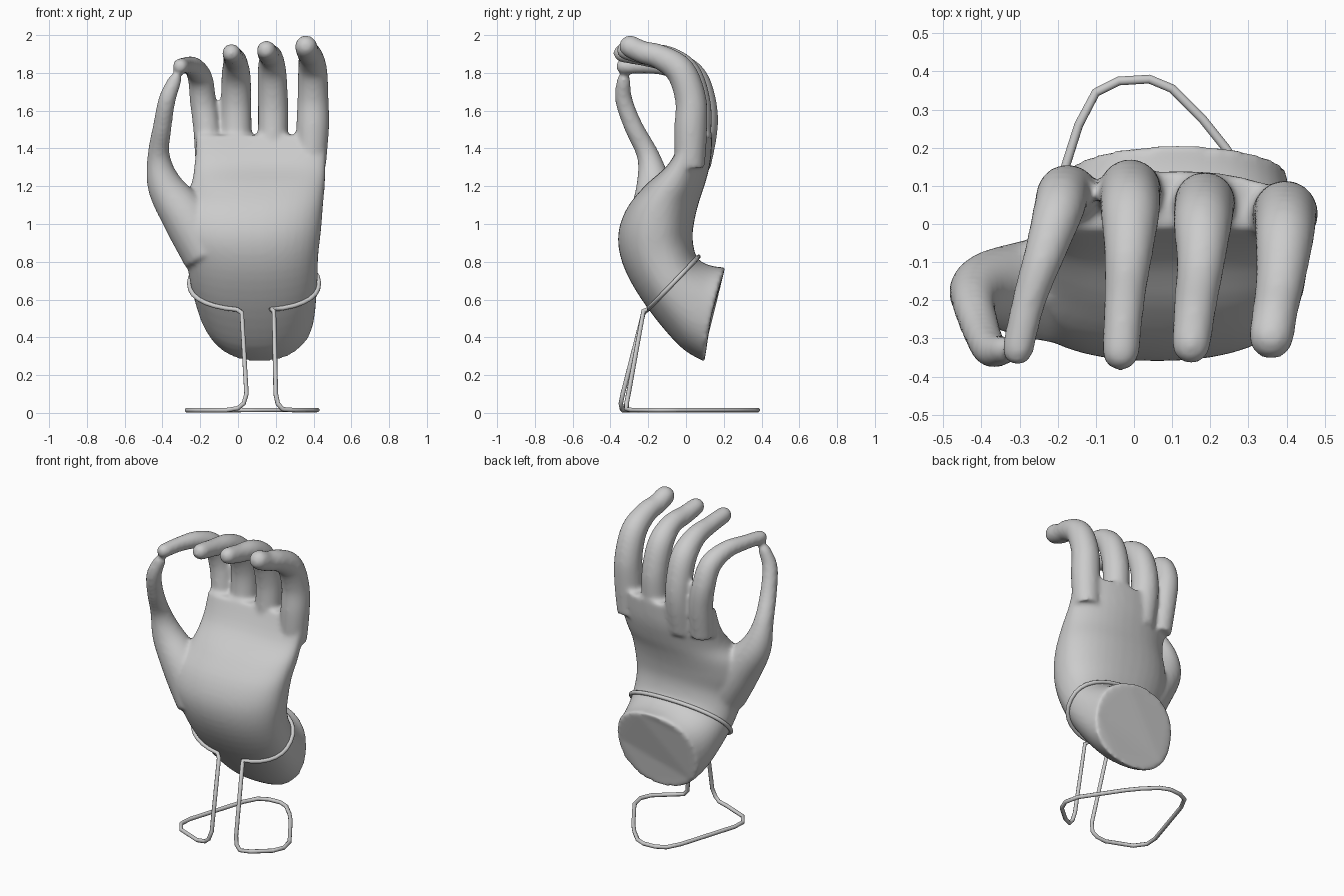
import bpy, bmesh, math
from mathutils import Vector

cube = bpy.data.objects.get("Cube")
if cube:
    bpy.data.objects.remove(cube)

grey = bpy.data.materials.new("plain_grey")
grey.use_nodes = True
grey.diffuse_color = (0.6, 0.6, 0.6, 1)
grey.node_tree.nodes["Principled BSDF"].inputs["Base Color"].default_value = (0.6, 0.6, 0.6, 1)


def spline(points, steps):
    """Catmull-Rom interpolation of tuples of any length."""
    pts = [points[0]] + list(points) + [points[-1]]
    out = []
    for i in range(1, len(pts) - 2):
        for k in range(steps):
            t = k / steps
            out.append(tuple(
                0.5 * (2 * b + (c - a) * t + (2 * a - 5 * b + 4 * c - d) * t * t
                       + (3 * b - a - 3 * c + d) * t ** 3)
                for a, b, c, d in zip(*pts[i - 1:i + 3])))
    return out + [tuple(points[-1])]


def loft(bm, rings):
    """Skin closed rings of points and cap both ends."""
    rows = [[bm.verts.new(p) for p in ring] for ring in rings]
    n = len(rows[0])
    for a, b in zip(rows, rows[1:]):
        for i in range(n):
            j = (i + 1) % n
            bm.faces.new((a[i], a[j], b[j], b[i]))
    bm.faces.new(rows[0][::-1])
    bm.faces.new(rows[-1])


def palm_point(section, angle, grow=0.0):
    """Rounded cross-section from front point, back point and side limits."""
    fy, fz, by, bz, left, right, arch = section
    mid = Vector(((left + right) / 2, (fy + by) / 2, (fz + bz) / 2))
    half = Vector((0, (fy - by) / 2, (fz - bz) / 2))
    half += half.normalized() * grow
    c, s = math.cos(angle), math.sin(angle)
    u = math.copysign(abs(c) ** 0.88, c)
    v = math.copysign(abs(s) ** 0.88, s)
    p = mid + half * v + Vector((((right - left) / 2 + grow) * u, 0, 0))
    p.y -= arch * u * u
    return p


def digit(bm, path, sides=20):
    """Tapered round tube with a domed tip; path items are x, y, z, radius."""
    pts = spline(path, 5)
    centres = [Vector(p[:3]) for p in pts]
    radii = [p[3] for p in pts]
    end_dir = (centres[-1] - centres[-2]).normalized()
    tip, r = centres[-1], radii[-1]
    for a in (0.5, 0.9, 1.25, 1.5):
        centres.append(tip + end_dir * r * math.sin(a))
        radii.append(r * math.cos(a))
    rings = []
    for i, c in enumerate(centres):
        d = (centres[min(i + 1, len(centres) - 1)] - centres[max(i - 1, 0)]).normalized()
        side = (Vector((1, 0, 0)) - d * d.x).normalized()
        other = d.cross(side)
        rings.append([c + radii[i] * (side * math.cos(t) + other * math.sin(t))
                      for t in (math.tau * k / sides for k in range(sides))])
    loft(bm, rings)


# Palm and wrist: front y, z, back y, z, side limits, arch
sections = [
    (0.10, 0.27, 0.21, 0.77, -0.17, 0.40, 0.02),
    (-0.03, 0.35, 0.13, 0.78, -0.21, 0.41, 0.0),
    (-0.20, 0.55, 0.06, 0.82, -0.25, 0.42, 0.0),
    (-0.32, 0.75, 0.035, 0.92, -0.28, 0.425, 0.0),
    (-0.36, 0.92, 0.045, 1.02, -0.32, 0.44, 0.0),
    (-0.32, 1.07, 0.07, 1.12, -0.31, 0.45, 0.01),
    (-0.22, 1.20, 0.10, 1.21, -0.25, 0.46, 0.02),
    (-0.09, 1.32, 0.13, 1.33, -0.23, 0.465, 0.04),
    (-0.01, 1.47, 0.14, 1.47, -0.22, 0.47, 0.05),
]
bm = bmesh.new()
loft(bm, [[palm_point(s, -math.tau * k / 40) for k in range(40)]
          for s in spline(sections, 4)])

# Four fingers and the thumb
digits = [
    [(-0.155, 0.05, 1.30, 0.07), (-0.165, 0.08, 1.50, 0.072), (-0.185, 0.08, 1.65, 0.07),
     (-0.20, 0.03, 1.77, 0.066), (-0.235, -0.08, 1.83, 0.054), (-0.275, -0.20, 1.84, 0.045),
     (-0.305, -0.33, 1.835, 0.042)],
    [(-0.01, 0.05, 1.30, 0.08), (-0.01, 0.085, 1.50, 0.083), (-0.01, 0.08, 1.65, 0.08),
     (-0.01, 0.03, 1.78, 0.078), (-0.015, -0.08, 1.86, 0.064), (-0.025, -0.20, 1.885, 0.054),
     (-0.035, -0.335, 1.905, 0.05)],
    [(0.18, 0.04, 1.30, 0.08), (0.185, 0.055, 1.50, 0.08), (0.185, 0.05, 1.65, 0.08),
     (0.18, 0.0, 1.80, 0.077), (0.175, -0.10, 1.88, 0.064), (0.16, -0.22, 1.90, 0.056),
     (0.15, -0.315, 1.92, 0.052)],
    [(0.385, 0.02, 1.30, 0.08), (0.395, 0.025, 1.50, 0.087), (0.397, 0.025, 1.66, 0.083),
     (0.395, -0.03, 1.81, 0.078), (0.385, -0.14, 1.885, 0.066), (0.37, -0.23, 1.91, 0.06),
     (0.36, -0.295, 1.94, 0.06)],
    [(-0.15, -0.17, 0.85, 0.15), (-0.27, -0.17, 1.03, 0.13), (-0.385, -0.17, 1.20, 0.095),
     (-0.42, -0.20, 1.36, 0.06), (-0.40, -0.28, 1.52, 0.05), (-0.375, -0.33, 1.66, 0.046),
     (-0.335, -0.33, 1.76, 0.037)],
]
for path in digits:
    digit(bm, path)
bmesh.ops.recalc_face_normals(bm, faces=bm.faces)
mesh = bpy.data.meshes.new("hand")
bm.to_mesh(mesh)
bm.free()
hand = bpy.data.objects.new("hand", mesh)
bpy.context.collection.objects.link(hand)
mesh.materials.append(grey)

# Fuse the shells into one soft skin
fuse = hand.modifiers.new("fuse", "REMESH")
fuse.mode = "VOXEL"
fuse.voxel_size = 0.012
fuse.use_smooth_shade = True
soften = hand.modifiers.new("soften", "SMOOTH")
soften.factor = 0.5
soften.iterations = 10

# Wire stand: floor loop, two legs and a collar round the wrist
right_leg = [(0.19, -0.225, 0.54), (0.20, -0.305, 0.10), (0.21, -0.315, 0.05), (0.235, -0.315, 0.02)]
floor_loop = [(0.29, -0.285, 0.015), (0.39, -0.20, 0.015), (0.42, -0.13, 0.015), (0.40, -0.04, 0.015),
              (0.24, 0.20, 0.015), (0.18, 0.275, 0.015), (0.10, 0.355, 0.015), (0.04, 0.38, 0.015),
              (-0.04, 0.375, 0.015), (-0.10, 0.345, 0.015), (-0.145, 0.26, 0.015),
              (-0.18, 0.15, 0.015), (-0.265, -0.12, 0.015), (-0.27, -0.20, 0.015),
              (-0.22, -0.27, 0.015), (-0.06, -0.335, 0.015)]
left_leg = [(0.0, -0.34, 0.025), (0.03, -0.345, 0.05), (0.045, -0.335, 0.10), (0.02, -0.225, 0.53)]
gap = 0.22
collar = [palm_point(sections[2], math.pi / 2 + gap + (math.tau - 2 * gap) * k / 30, 0.008)
          for k in range(31)]
curve = bpy.data.curves.new("wire_stand", "CURVE")
curve.dimensions = "3D"
curve.bevel_depth = 0.0125
curve.bevel_resolution = 2
wire_points = right_leg + floor_loop + left_leg + collar
line = curve.splines.new("POLY")
line.points.add(len(wire_points) - 1)
for point, co in zip(line.points, wire_points):
    point.co = (*co, 1)
line.use_cyclic_u = True
line.use_smooth = True
curve.materials.append(grey)
stand = bpy.data.objects.new("wire_stand", curve)
bpy.context.collection.objects.link(stand)
